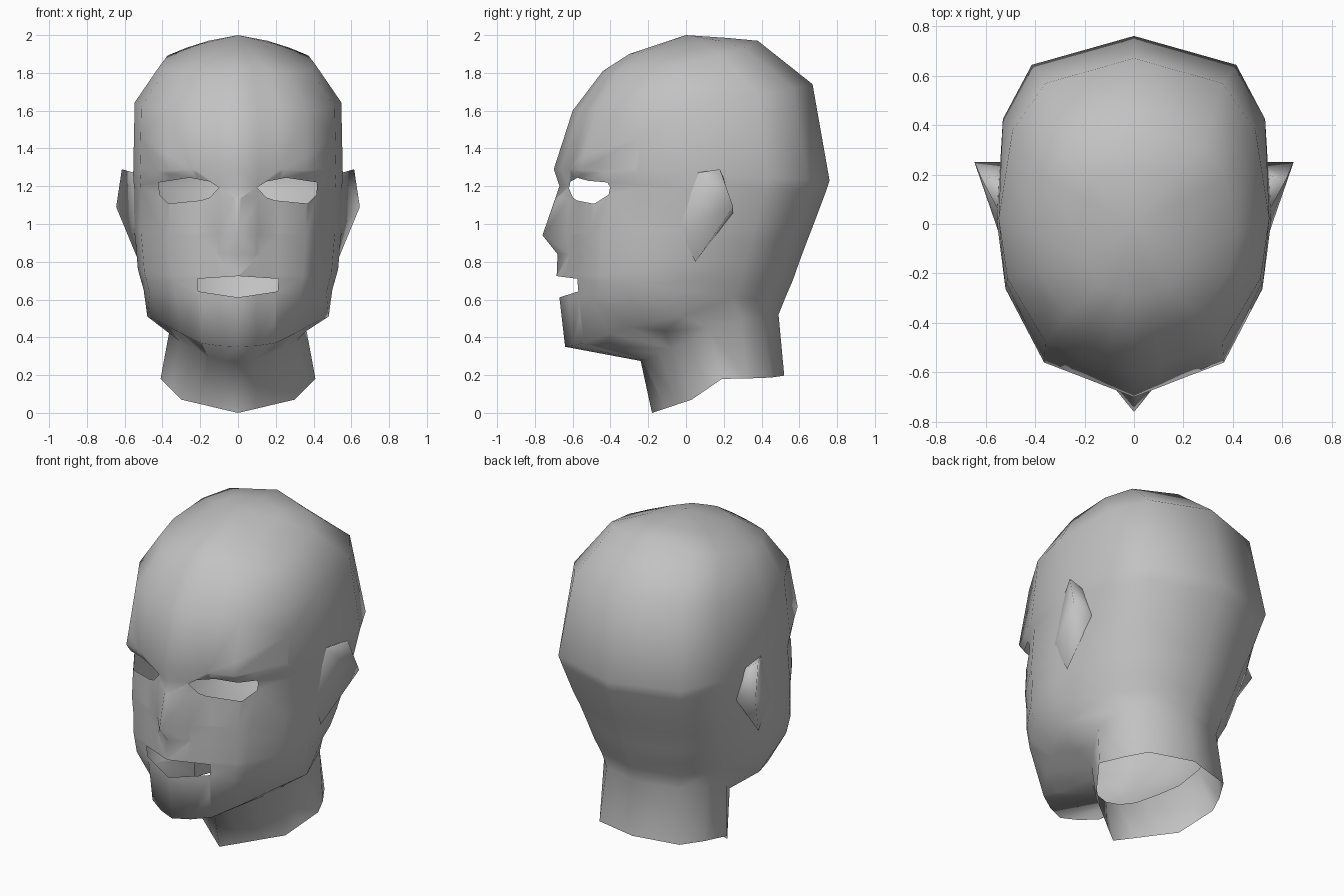
import bpy, bmesh
from mathutils import Vector

if "Cube" in bpy.data.objects:
    bpy.data.objects.remove(bpy.data.objects["Cube"])

skin = bpy.data.materials.new("plain_grey")
skin.diffuse_color = (0.54, 0.54, 0.54, 1)
skin.use_nodes = True
skin.node_tree.nodes["Principled BSDF"].inputs["Base Color"].default_value = skin.diffuse_color

# Half outline of the head seen from above: (share of width, share of length)
OUTLINE = [(0, 0), (.19, .028), (.4, .059), (.655, .096), (.936, .30),
           (1, .49), (.955, .77), (.745, .92), (0, 1)]
TAPER = {6: .5, 7: 1.0}


def section(yf, zf, yb, zb, w, tuck=0.0, nose=0.0, drop=0.0, taper=0.0):
    """Tilted half ring. tuck: cheeks drawn back, nose: midline pushed out,
    drop: sides lowered, taper: back narrowed."""
    ring = []
    for i, (u, v) in enumerate(OUTLINE):
        t = v * (1 + tuck) if i < 4 else v
        ring.append((u * w * (1 - taper * TAPER.get(i, 0)),
                     yf + (yb - yf) * t - (nose if i == 0 else 0),
                     zf + (zb - zf) * v - drop * u * u))
    return ring


def finish(name, bm):
    """Turn a half mesh into a smooth mirrored object."""
    mesh = bpy.data.meshes.new(name)
    bm.to_mesh(mesh)
    bm.free()
    mesh.materials.append(skin)
    for p in mesh.polygons:
        p.use_smooth = True
    ob = bpy.data.objects.new(name, mesh)
    bpy.context.collection.objects.link(ob)
    mod = ob.modifiers.new("mirror", 'MIRROR')
    mod.use_clip = True
    mod.merge_threshold = 0.0005
    return ob


def cut_opening(bm, outline):
    """Cut a convex outline (x, z) through the front of the face."""
    inside = [f for f in bm.faces if f.calc_center_median().y < -.15
              and f.normal.y < 0]
    mid = sum((Vector(p) for p in outline), Vector((0, 0))) / len(outline)
    for a, b in zip(outline, outline[1:] + outline[:1]):
        a, b = Vector(a), Vector(b)
        n = Vector((b.y - a.y, a.x - b.x))
        if n.dot(mid - a) < 0:
            n = -n
        n.normalize()
        geom = set(inside)
        for f in inside:
            geom.update(f.edges)
            geom.update(f.verts)
        res = bmesh.ops.bisect_plane(bm, geom=list(geom), dist=1e-5,
                                     plane_co=(a.x, 0, a.y), plane_no=(n.x, 0, n.y))
        faces = [g for g in res["geom"] if isinstance(g, bmesh.types.BMFace)]
        inside = []
        for f in faces:
            c = f.calc_center_median()
            if n.dot(Vector((c.x, c.z)) - a) > 0:
                inside.append(f)
    bmesh.ops.delete(bm, geom=inside, context='FACES')


# Head: crown, brow, eyes, nose, lips
rings = [
    section(-.30, 1.90, .22, 1.985, .21, drop=.015),
    section(-.44, 1.81, .38, 1.97, .41, drop=.045, taper=.1),
    section(-.60, 1.60, .67, 1.74, .547, drop=.025, taper=.12),
    section(-.70, 1.29, .76, 1.23, .555),
    section(-.67, 1.20, .74, 1.17, .55, .3, taper=.03),
    section(-.68, .94, .68, 1.01, .55, .3, .08, taper=.11),
    section(-.67, .84, .645, .92, .54, .3, .01, taper=.16),
    section(-.685, .72, .60, .80, .53, .4, taper=.2),
    section(-.67, .61, .565, .70, .50, .35, taper=.21),
]
# Jaw edge, top of neck, open bottom of neck
rings.append([(0, -.64, .35), (.1, -.60, .355), (.2, -.54, .37), (.3, -.40, .42),
              (.40, -.22, .475), (.48, -.02, .51), (.40, .25, .61),
              (.27, .43, .60), (0, .53, .62)])
rings.append([(0, -.24, .275), (.08, -.22, .28), (.16, -.17, .30), (.24, -.08, .34),
              (.31, .02, .38), (.36, .12, .45), (.35, .29, .50),
              (.25, .41, .51), (0, .49, .52)])
rings.append([(0, -.18, 0), (.1, -.11, .023), (.2, -.04, .047), (.3, .03, .07),
              (.355, .11, .125), (.41, .19, .18), (.35, .32, .182),
              (.27, .45, .187), (0, .52, .197)])

bm = bmesh.new()
grid = [[bm.verts.new(p) for p in r] for r in rings]
apex = bm.verts.new((0, 0, 2))
for a, b in zip(grid[0], grid[0][1:]):
    bm.faces.new((apex, a, b))
for up, low in zip(grid, grid[1:]):
    for i in range(len(up) - 1):
        bm.faces.new((up[i], low[i], low[i + 1], up[i + 1]))
bm.normal_update()
# Eye and mouth openings
cut_opening(bm, [(.10, 1.193), (.15, 1.225), (.255, 1.245), (.42, 1.22),
                 (.415, 1.155), (.37, 1.108), (.195, 1.125), (.15, 1.14)])
cut_opening(bm, [(-.01, .725), (.215, .71), (.21, .643), (-.01, .61)])
finish("head", bm)

# Ears: wedges that flare out towards the back
bm = bmesh.new()
A, B, C, D, E, F, G = [bm.verts.new(p) for p in (
    (.545, .05, 1.27), (.545, -.04, .98), (.525, .05, .80), (.615, .18, 1.29),
    (.645, .25, 1.09), (.53, .20, 1.24), (.515, .25, 1.06))]
outer = bm.faces.new((A, B, E, D))
for f in ((B, C, E), (D, E, G, F), (E, C, G), (A, D, F)):
    bm.faces.new(f)
bmesh.ops.recalc_face_normals(bm, faces=bm.faces)
if outer.normal.x < 0:
    bmesh.ops.reverse_faces(bm, faces=bm.faces)
finish("ears", bm)
